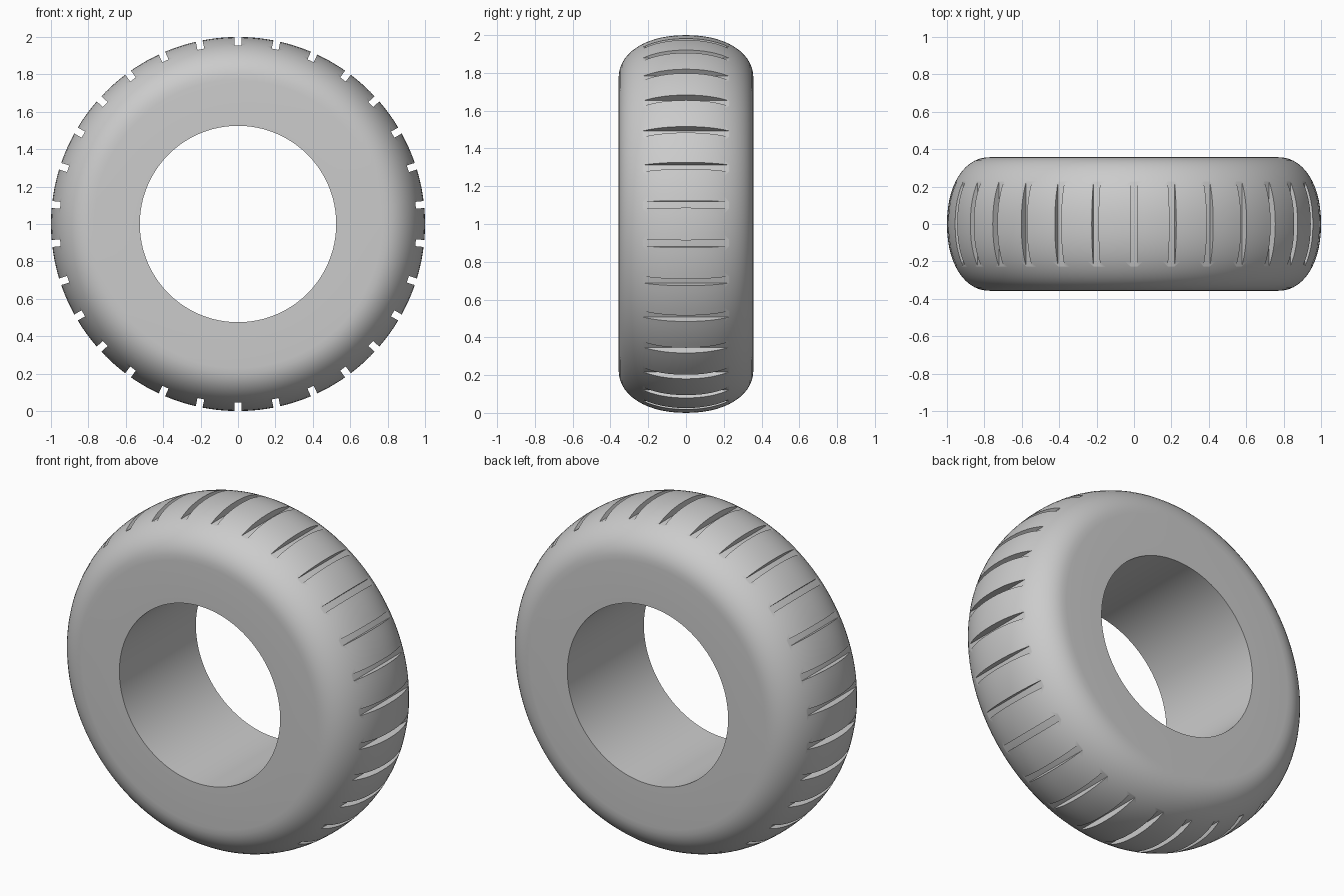
import bpy, bmesh, math
from mathutils import Matrix, Vector

cube = bpy.data.objects.get("Cube")
if cube:
    bpy.data.objects.remove(cube, do_unlink=True)

HALF_W, BORE, SHOULDER, OUTER = 0.357, 0.525, 0.77, 1.0
GROOVES, GROOVE_W, GROOVE_LEN, FLOOR = 30, 0.037, 0.454, 0.955
STEPS, SEGMENTS = 28, 180

rubber = bpy.data.materials.new("grey rubber")
rubber.use_nodes = True
grey = (0.6, 0.6, 0.6, 1)
rubber.diffuse_color = grey
rubber.node_tree.nodes["Principled BSDF"].inputs["Base Color"].default_value = grey


def make_object(name, bm):
    bmesh.ops.recalc_face_normals(bm, faces=bm.faces)
    mesh = bpy.data.meshes.new(name)
    bm.to_mesh(mesh)
    bm.free()
    mesh.materials.append(rubber)
    obj = bpy.data.objects.new(name, mesh)
    bpy.context.collection.objects.link(obj)
    return obj


# Tyre cross-section: rounded crown, flat sidewalls, straight bore
def soft_power(v):
    return math.copysign(abs(v) ** (2 / 2.15), v)


profile = [(-HALF_W, BORE)]
for i in range(STEPS + 1):
    a = math.pi * (1 - i / STEPS)
    profile.append((HALF_W * soft_power(math.cos(a)),
                    SHOULDER + (OUTER - SHOULDER) * soft_power(max(math.sin(a), 0))))
profile.append((HALF_W, BORE))

# Revolve the closed section around the y axis
bm = bmesh.new()
rings = []
for s in range(SEGMENTS):
    t = math.tau * (s + 0.5) / SEGMENTS
    rings.append([bm.verts.new((r * math.sin(t), y, 1 + r * math.cos(t))) for y, r in profile])
for s, ring in enumerate(rings):
    nxt = rings[(s + 1) % SEGMENTS]
    for i in range(len(ring)):
        j = (i + 1) % len(ring)
        bm.faces.new((ring[i], ring[j], nxt[j], nxt[i]))
tyre = make_object("tyre", bm)

# Tread grooves: a ring of straight-floored boxes
bm = bmesh.new()
height = 0.2
for k in range(GROOVES):
    place = (Matrix.Translation((0, 0, 1))
             @ Matrix.Rotation(math.tau * k / GROOVES, 4, 'Y')
             @ Matrix.Translation((0, 0, FLOOR + height / 2))
             @ Matrix.Diagonal(Vector((GROOVE_W, GROOVE_LEN, height, 1))))
    bmesh.ops.create_cube(bm, size=1, matrix=place)
cutter = make_object("groove_cutter", bm)
cutter.hide_render = True

# Cut the grooves, then smooth the rounded surfaces
cut = tyre.modifiers.new("grooves", 'BOOLEAN')
cut.operation = 'DIFFERENCE'
cut.solver = 'EXACT'
cut.object = cutter
bpy.ops.object.select_all(action='DESELECT')
tyre.select_set(True)
bpy.context.view_layer.objects.active = tyre
bpy.ops.object.modifier_apply(modifier=cut.name)
bpy.data.objects.remove(cutter, do_unlink=True)
bpy.ops.object.shade_smooth_by_angle(angle=math.radians(25))
